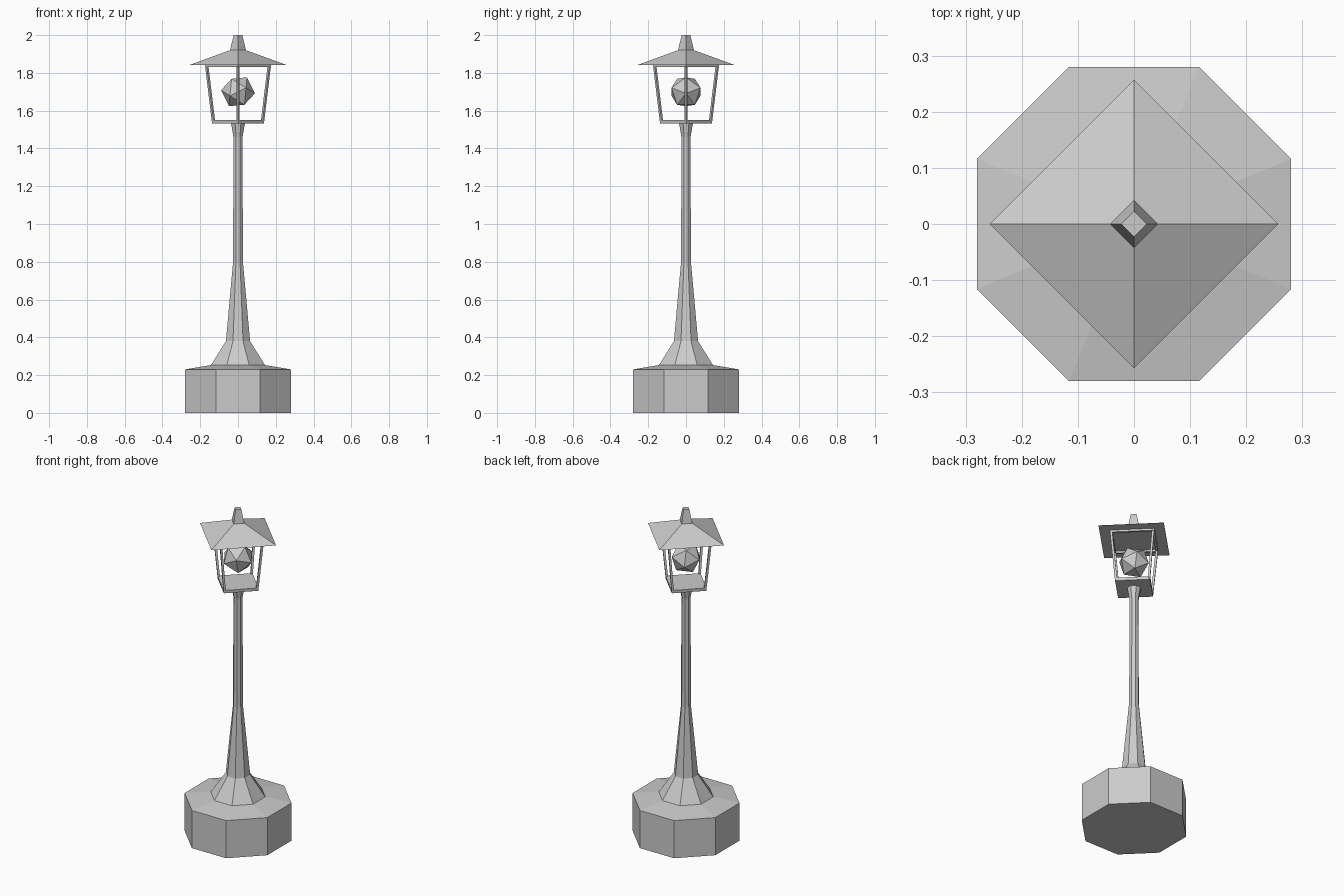
import bpy, bmesh
from math import cos, sin, pi, radians

if "Cube" in bpy.data.objects:
    bpy.data.objects.remove(bpy.data.objects["Cube"])


def loft(name, rings, sides, turn=0.0, caps=True):
    """Flat-faced loft through rings of (radius, z, centre_x, centre_y)."""
    bm = bmesh.new()
    loops = []
    for r, z, cx, cy in rings:
        loops.append([bm.verts.new((cx + r * cos(turn + 2 * pi * i / sides),
                                    cy + r * sin(turn + 2 * pi * i / sides), z))
                      for i in range(sides)])
    for a, b in zip(loops, loops[1:]):
        for i in range(sides):
            j = (i + 1) % sides
            bm.faces.new((a[i], a[j], b[j], b[i]))
    if caps:
        bm.faces.new(loops[0][::-1])
        bm.faces.new(loops[-1])
    me = bpy.data.meshes.new(name)
    bm.to_mesh(me)
    bm.free()
    ob = bpy.data.objects.new(name, me)
    bpy.context.collection.objects.link(ob)
    return ob


def octagon(name, profile, caps=True):
    """Octagonal loft from (half width across flats, z)."""
    return loft(name, [(w / cos(pi / 8), z, 0, 0) for w, z in profile], 8, pi / 8, caps)


def diamond(name, profile):
    """Square loft with its corners on the axes."""
    return loft(name, [(r, z, 0, 0) for r, z in profile], 4)


# Pedestal and flared pole
octagon("pedestal", [(0.28, 0), (0.28, 0.23), (0.143, 0.253)])
octagon("pole", [(0.143, 0.253), (0.064, 0.38), (0.026, 0.80),
                 (0.024, 1.46), (0.037, 1.535)], caps=False)

# Lantern floor, roof and finial
diamond("lantern_floor", [(0.137, 1.533), (0.139, 1.551)])
diamond("roof", [(0.257, 1.842), (0.042, 1.92)])
diamond("finial", [(0.042, 1.92), (0.023, 2.0)])

# Leaning corner posts and the top frame between them
for k in range(4):
    a = k * pi / 2
    c, s = cos(a), sin(a)
    loft(f"corner_post_{k + 1}", [(0.009, 1.545, 0.130 * c, 0.130 * s),
                                  (0.009, 1.842, 0.166 * c, 0.166 * s)], 4)
    b = a + pi / 4
    d = 0.166 / 2 ** 0.5
    bpy.ops.mesh.primitive_cube_add(size=1, location=(d * cos(b), d * sin(b), 1.836),
                                    rotation=(0, 0, b))
    bar = bpy.context.object
    bar.name = f"top_frame_bar_{k + 1}"
    bar.scale = (0.0127, 2 * d, 0.012)

# Faceted lamp bulb, tilted and floating in the lantern
bpy.ops.mesh.primitive_ico_sphere_add(subdivisions=1, radius=0.09, location=(0, 0, 1.70),
                                      rotation=(0, radians(32), 0))
bpy.context.object.name = "bulb"
